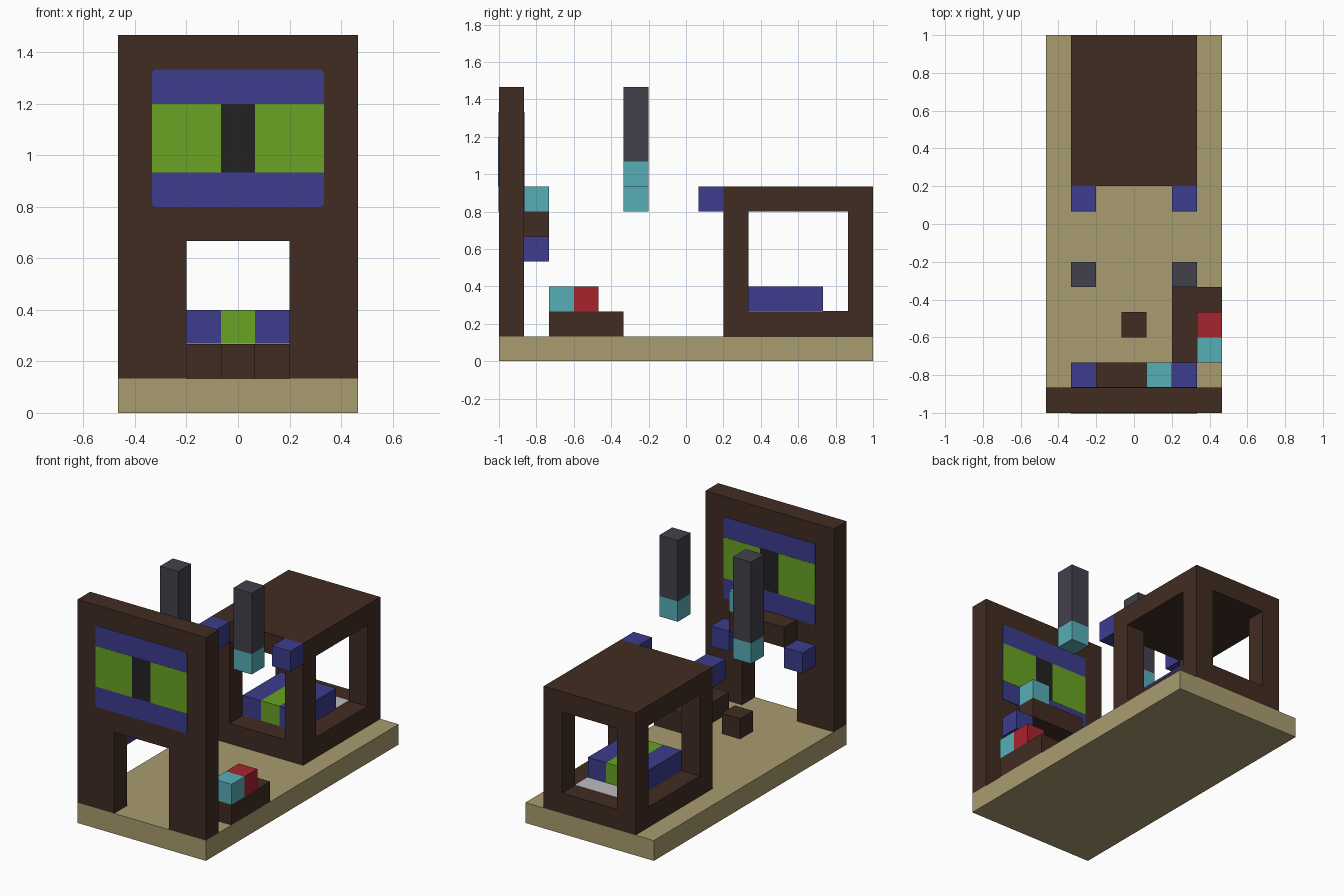
import bpy, bmesh
from mathutils import Vector

U = 2 / 15            # one block
ORIGIN = Vector((0, -7.5, 0))

cube = bpy.data.objects.get("Cube")
if cube:
    bpy.data.objects.remove(cube, do_unlink=True)


def linear(c):
    return c / 12.92 if c <= 0.04045 else ((c + 0.055) / 1.055) ** 2.4


def material(name, code):
    rgb = [linear(v / 255) for v in bytes.fromhex(code)]
    m = bpy.data.materials.new(name)
    m.use_nodes = True
    m.diffuse_color = (*rgb, 1)
    bsdf = next(n for n in m.node_tree.nodes if n.type == "BSDF_PRINCIPLED")
    bsdf.inputs["Base Color"].default_value = (*rgb, 1)
    return m


BROWN = material("dark brown", "412C22")
TAN = material("sand", "AA9C70")
BLUE = material("blue", "3C3C8E")
GREEN = material("green", "68A322")
BLACK = material("black", "222222")
SLATE = material("slate", "42414C")
CYAN = material("cyan", "57AEB6")
RED = material("red", "A8232F")
GRAY = material("light gray", "BDBDC0")


def box(name, mat, x, y, z, corner=0):
    """Box from ranges in block units; corner rounds the edges along y."""
    lo, hi = (Vector(c) for c in zip(x, y, z))
    bm = bmesh.new()
    bmesh.ops.create_cube(bm, size=1)
    for v in bm.verts:
        v.co = ((lo + hi) / 2 + v.co * (hi - lo) + ORIGIN) * U
    if corner:
        edges = [e for e in bm.edges
                 if abs(e.verts[0].co.y - e.verts[1].co.y) > 1e-5]
        bmesh.ops.bevel(bm, geom=edges, offset=corner, segments=3,
                        profile=0.5, affect="EDGES")
    me = bpy.data.meshes.new(name)
    bm.to_mesh(me)
    bm.free()
    me.materials.append(mat)
    ob = bpy.data.objects.new(name, me)
    bpy.context.collection.objects.link(ob)
    return ob


def cut(ob, x, y, z):
    """Cut a box-shaped opening through ob."""
    cutter = box("cutter", ob.data.materials[0], x, y, z)
    cutter.hide_render = True
    mod = ob.modifiers.new("opening", "BOOLEAN")
    mod.operation, mod.solver, mod.object = "DIFFERENCE", "EXACT", cutter
    deps = bpy.context.evaluated_depsgraph_get()
    deps.update()
    mesh = bpy.data.meshes.new_from_object(ob.evaluated_get(deps))
    ob.modifiers.clear()
    ob.data = mesh
    bpy.data.objects.remove(cutter, do_unlink=True)


# Ground slab
box("base", TAN, (-3.5, 3.5), (0, 15), (0, 1))

# Front wall with doorway
wall = box("front_wall", BROWN, (-3.5, 3.5), (0, 1), (1, 11))
cut(wall, (-1.5, 1.5), (-1, 2), (0, 5))

# Striped sign on both faces of the wall
T = 0.02
for side, y, corner in (("front", (-T, 0), 0.015), ("back", (1, 1 + T), 0)):
    box(f"sign_{side}", BLUE, (-2.5, 2.5), y, (6, 10), corner)
    y = (y[0] - T / 2, y[1] + T / 2)
    for name, mat, x in (("right_green", GREEN, (-2.5, -0.5)),
                         ("center_black", BLACK, (-0.5, 0.5)),
                         ("left_green", GREEN, (0.5, 2.5))):
        box(f"sign_{side}_{name}", mat, x, y, (7, 9))

# Shelf behind the wall
box("shelf", BROWN, (-1.5, 1.5), (1, 2), (5, 6))
box("shelf_block", CYAN, (0.5, 1.5), (1, 2), (6, 7))

# Paired lamps and hanging pillars
for side, x, tip in (("right", (-2.5, -1.5), 6), ("left", (1.5, 2.5), 7)):
    box(f"{side}_wall_lamp", BLUE, x, (1, 2), (4, 5))
    box(f"{side}_room_lamp", BLUE, x, (8, 9), (6, 7))
    box(f"{side}_pillar", SLATE, x, (5, 6), (tip + 1, 11))
    box(f"{side}_pillar_tip", CYAN, x, (5, 6), (tip, tip + 1))

# Low platform with two blocks, and a stool
box("platform", BROWN, (1.5, 3.5), (2, 5), (1, 2))
box("platform_cyan_block", CYAN, (2.5, 3.5), (2, 3), (2, 3))
box("platform_red_block", RED, (2.5, 3.5), (3, 4), (2, 3))
box("stool", BROWN, (-0.5, 0.5), (3, 4), (1, 2))

# Open room with windows on all four sides
room = box("room", BROWN, (-2.5, 2.5), (9, 15), (1, 7))
cut(room, (-3, 3), (10, 14), (2, 6))
cut(room, (-1.5, 1.5), (8, 16), (2, 6))
box("room_floor", GRAY, (-1.5, 1.5), (10, 14), (2, 2 + T))

# Striped bed in the room
for name, mat, x in (("right", BLUE, -1.5), ("middle", GREEN, -0.5), ("left", BLUE, 0.5)):
    box(f"bed_{name}", mat, (x, x + 1), (10, 13), (2, 3))
